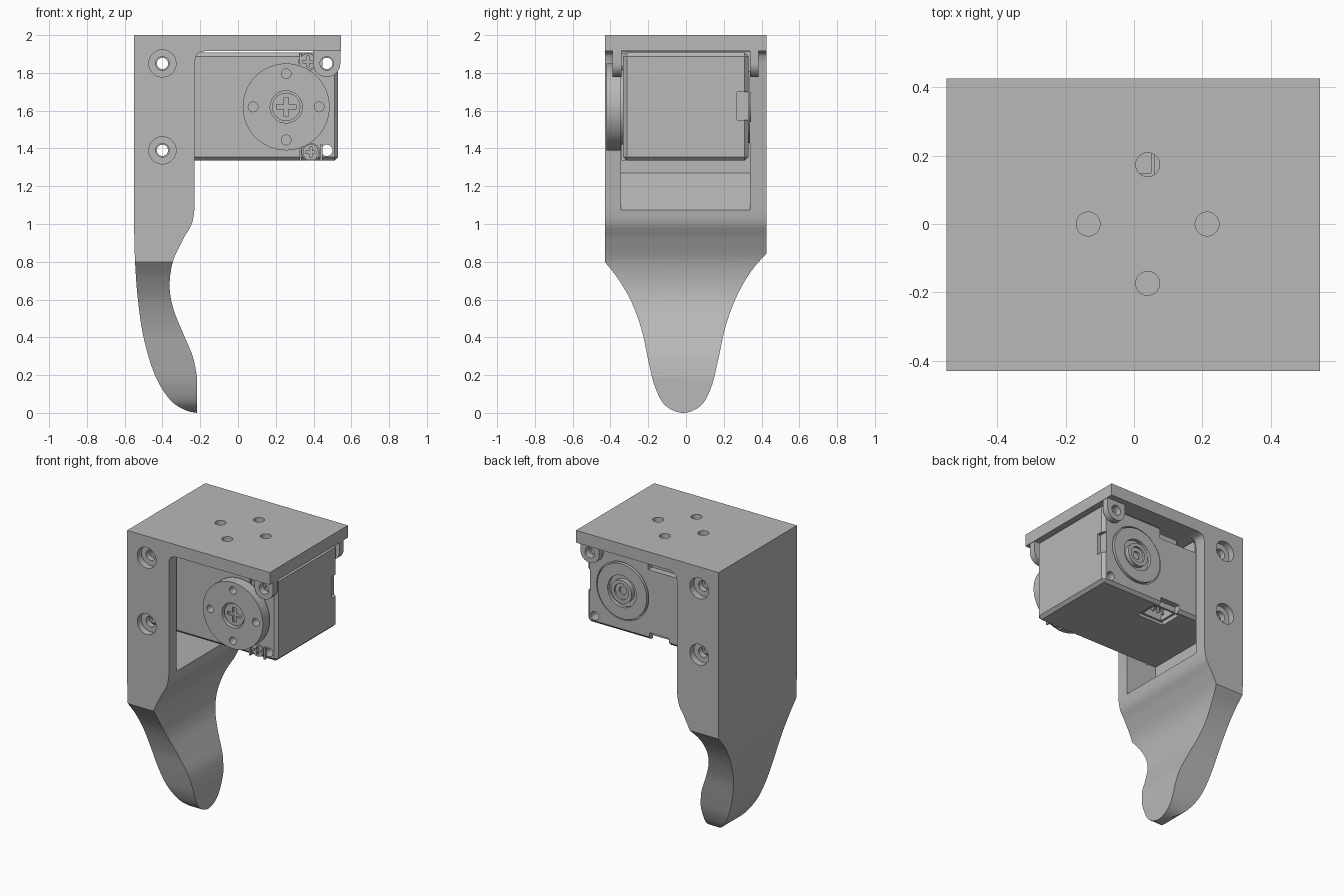
import bpy, bmesh, math
from mathutils import Matrix, Vector

cube = bpy.data.objects.get("Cube")
if cube:
    bpy.data.objects.remove(cube)

grey = bpy.data.materials.new("plain grey")
grey.use_nodes = True
grey.diffuse_color = (0.48, 0.48, 0.48, 1)
grey.node_tree.nodes["Principled BSDF"].inputs["Base Color"].default_value = (0.48, 0.48, 0.48, 1)


def finish(name, bm):
    bmesh.ops.recalc_face_normals(bm, faces=bm.faces)
    mesh = bpy.data.meshes.new(name)
    bm.to_mesh(mesh)
    bm.free()
    mesh.materials.append(grey)
    ob = bpy.data.objects.new(name, mesh)
    bpy.context.collection.objects.link(ob)
    return ob


def box(name, x0, x1, y0, y1, z0, z1, bevel=0):
    bm = bmesh.new()
    bmesh.ops.create_cube(bm, size=1)
    size = Vector((x1 - x0, y1 - y0, z1 - z0))
    mid = Vector((x0 + x1, y0 + y1, z0 + z1)) / 2
    bmesh.ops.transform(bm, matrix=Matrix.Translation(mid) @ Matrix.Diagonal(size).to_4x4(), verts=bm.verts)
    if bevel:
        bmesh.ops.bevel(bm, geom=bm.edges[:], offset=bevel, segments=1, affect='EDGES')
    return finish(name, bm)


def cyl(name, x, z, r, y0, y1, sides=48):
    """Cylinder along y."""
    bm = bmesh.new()
    bmesh.ops.create_cone(bm, cap_ends=True, segments=sides, radius1=r, radius2=r, depth=abs(y1 - y0))
    m = Matrix.Translation((x, (y0 + y1) / 2, z)) @ Matrix.Rotation(math.pi / 2, 4, 'X')
    bmesh.ops.transform(bm, matrix=m, verts=bm.verts)
    return finish(name, bm)


def prism(name, points, a, b, axis):
    """Extrude a (u, z) outline along y or x from a to b."""
    bm = bmesh.new()
    place = (lambda u, z: (u, a, z)) if axis == 'Y' else (lambda u, z: (a, u, z))
    face = bm.faces.new([bm.verts.new(place(u, z)) for u, z in points])
    move = Vector((0, b - a, 0)) if axis == 'Y' else Vector((b - a, 0, 0))
    ext = bmesh.ops.extrude_face_region(bm, geom=[face])
    bmesh.ops.translate(bm, vec=move, verts=[v for v in ext["geom"] if isinstance(v, bmesh.types.BMVert)])
    return finish(name, bm)


def curve(points, steps=7):
    """Smooth line through the points."""
    p = [Vector(q) for q in points]
    p = [p[0]] + p + [p[-1]]
    out = []
    for a, b, c, d in zip(p, p[1:], p[2:], p[3:]):
        for i in range(steps):
            t = i / steps
            out.append(0.5 * (2 * b + (c - a) * t + (2 * a - 5 * b + 4 * c - d) * t * t
                              + (3 * b - a - 3 * c + d) * t ** 3))
    return [tuple(v) for v in out + [p[-1]]]


def boolean(target, tools, operation='DIFFERENCE'):
    for tool in tools:
        mod = target.modifiers.new("cut", 'BOOLEAN')
        mod.object, mod.operation, mod.solver = tool, operation, 'EXACT'
        bpy.context.view_layer.objects.active = target
        bpy.ops.object.modifier_apply(modifier=mod.name)
        bpy.data.objects.remove(tool)


FRONT, BACK = -0.43, 0.427
HX, HZ = 0.255, 1.62          # output axis
LEG_X, TIP_X, HIGH, LOW = -0.4, 0.47, 1.85, 1.39   # mounting holes

# Bracket: top plate and finger in one side profile
outer = curve([(-0.55, 0.98), (-0.545, 0.8), (-0.53, 0.6), (-0.5, 0.4), (-0.44, 0.2),
               (-0.36, 0.07), (-0.28, 0.015), (-0.217, 0)])
inner = curve([(-0.217, 0.19), (-0.24, 0.3), (-0.29, 0.42), (-0.342, 0.55), (-0.362, 0.67),
               (-0.345, 0.8), (-0.29, 0.92), (-0.245, 1.0), (-0.23, 1.08)])
corner = curve([(-0.23, 1.86), (-0.215, 1.9), (-0.175, 1.915)], 4)
bracket = prism("finger_bracket", [(-0.55, 2)] + outer + inner + corner + [(0.545, 1.915), (0.545, 2)],
                FRONT, BACK, 'Y')

# Finger taper seen along x
taper = curve([(FRONT, 0.8), (-0.36, 0.71), (-0.29, 0.59), (-0.235, 0.44), (-0.2, 0.28), (-0.165, 0.14),
               (-0.11, 0.04), (-0.015, 0), (0.08, 0.04), (0.135, 0.14), (0.17, 0.28),
               (0.21, 0.46), (0.27, 0.62), (0.345, 0.75), (BACK, 0.845)])
boolean(bracket, [prism("taper", [(-0.5, 2.2), (-0.5, 0.8)] + taper + [(0.5, 0.845), (0.5, 2.2)], -1, 1, 'X')],
        'INTERSECT')

# Pocket with a sloping floor
pocket = [(-0.18, 1.034), (-0.47, 1.27), (-0.47, 1.915), (-0.18, 1.915)]
boolean(bracket, [prism("pocket", pocket, -0.345, 0.34, 'Y')])

# Mounting ears under the free end of the plate
for y0, y1 in ((-0.388, -0.342), (0.338, 0.384)):
    arc = [(TIP_X + 0.072 * math.cos(a), HIGH + 0.072 * math.sin(a))
           for a in [math.pi + math.pi * i / 16 for i in range(17)]]
    boolean(bracket, [prism("ear", arc + [(0.542, 1.93), (0.398, 1.93)], y0, y1, 'Y')], 'UNION')

# Bracket holes and counterbores
tools = [cyl("bore", LEG_X, z, 0.036, -1, 1, 32) for z in (HIGH, LOW)]
tools.append(cyl("ear_bore", TIP_X, HIGH, 0.036, -1, 1, 32))
for z in (HIGH, LOW):
    tools += [cyl("counterbore", LEG_X, z, 0.072, FRONT - 0.1, -0.385),
              cyl("counterbore", LEG_X, z, 0.072, 0.382, BACK + 0.1)]
for i in range(4):
    a = i * math.pi / 2
    hole = cyl("plate_hole", 0, 0, 0.035, -0.2, 0.2, 32)
    hole.data.transform(Matrix.Translation((0.04 + 0.174 * math.cos(a), 0.174 * math.sin(a), 2))
                        @ Matrix.Rotation(math.pi / 2, 4, 'X'))
    tools.append(hole)
boolean(bracket, tools)

# Motor body
body = box("motor_body", -0.462, 0.53, -0.333, 0.33, 1.335, 1.908, 0.02)
tools = [cyl("bore", x, z, 0.03, -1, 1, 24) for x in (LEG_X, TIP_X) for z in (HIGH, LOW)]
tools += [box("end_notch", 0.505, 0.6, 0.27, 0.4, 1.55, 1.7),
          box("lower_socket", -0.13, 0.08, 0.13, 0.29, 1.3, 1.43),
          box("lower_gap", -0.1, 0.05, 0.25, 0.4, 1.3, 1.385),
          box("upper_socket", -0.23, 0.06, 0.13, 0.4, 1.82, 2),
          cyl("idler_seat", HX, HZ, 0.2, 0.315, 0.4, 64)]
SCREWS = ((0.37, 1.86), (0.385, 1.38))
tools += [cyl("screw_well", x, z, 0.047, -0.4, -0.315, 32) for x, z in SCREWS]
boolean(body, tools)

# Seam strips beside the front screws
for z0, z1 in ((1.335, 1.42), (1.83, 1.905)):
    for x in (0.325, 0.435):
        box("case_rib", x, x + 0.012, -0.342, -0.32, z0, z1)

# Connector sockets with pins
for name, z0, z1 in (("lower", 1.35, 1.43), ("upper", 1.81, 1.885)):
    socket = box(name + "_connector", -0.115, 0.065, 0.135, 0.285, z0, z1)
    hollow = (1.3, 1.415) if name == "lower" else (1.83, 2)
    boolean(socket, [box("hollow", -0.1, 0.05, 0.15, 0.27, *hollow)])
    for i in range(3):
        x = -0.065 + i * 0.04
        box(name + "_pin", x - 0.006, x + 0.006, 0.2, 0.215, z0 + 0.005, z1 - 0.005)


def cross_screw(name, x, z, r, y):
    """Screw head facing the front with a cross slot."""
    head = cyl(name, x, z, r, y, y + 0.04, 32)
    w, l = r * 0.16, r * 0.68
    boolean(head, [box("slot", x - w, x + w, y - 0.1, y + 0.015, z - l, z + l),
                   box("slot", x - l, x + l, y - 0.1, y + 0.015, z - w, z + w)])


for x, z in SCREWS:
    cross_screw("case_screw", x, z, 0.042, -0.335)

# Output horn
horn = cyl("output_horn", HX, HZ, 0.23, -0.42, -0.345, 72)
tools = [cyl("centre", HX, HZ, 0.085, -0.5, -0.375)]
for i in range(4):
    a = i * math.pi / 2
    tools.append(cyl("horn_hole", HX + 0.175 * math.cos(a), HZ + 0.175 * math.sin(a), 0.026, -0.5, -0.36, 24))
boolean(horn, tools)
cyl("horn_collar", HX, HZ, 0.2, -0.35, -0.32)
cross_screw("horn_screw", HX, HZ, 0.075, -0.405)

# Idler on the back
idler = cyl("rear_idler", HX, HZ, 0.19, 0.3, 0.338, 64)
boolean(idler, [cyl("recess", HX, HZ, 0.11, 0.312, 0.5)])
hub = cyl("idler_hub", HX, HZ, 0.08, 0.3, 0.345)
boolean(hub, [cyl("hub_recess", HX, HZ, 0.055, 0.33, 0.5), cyl("hub_hole", HX, HZ, 0.028, 0.31, 0.5, 24)])

# Shading
bpy.ops.object.select_all(action='DESELECT')
for ob in bpy.context.collection.objects:
    if ob.type == 'MESH':
        ob.select_set(True)
        bpy.context.view_layer.objects.active = ob
bpy.ops.object.shade_smooth_by_angle(angle=math.radians(30))
